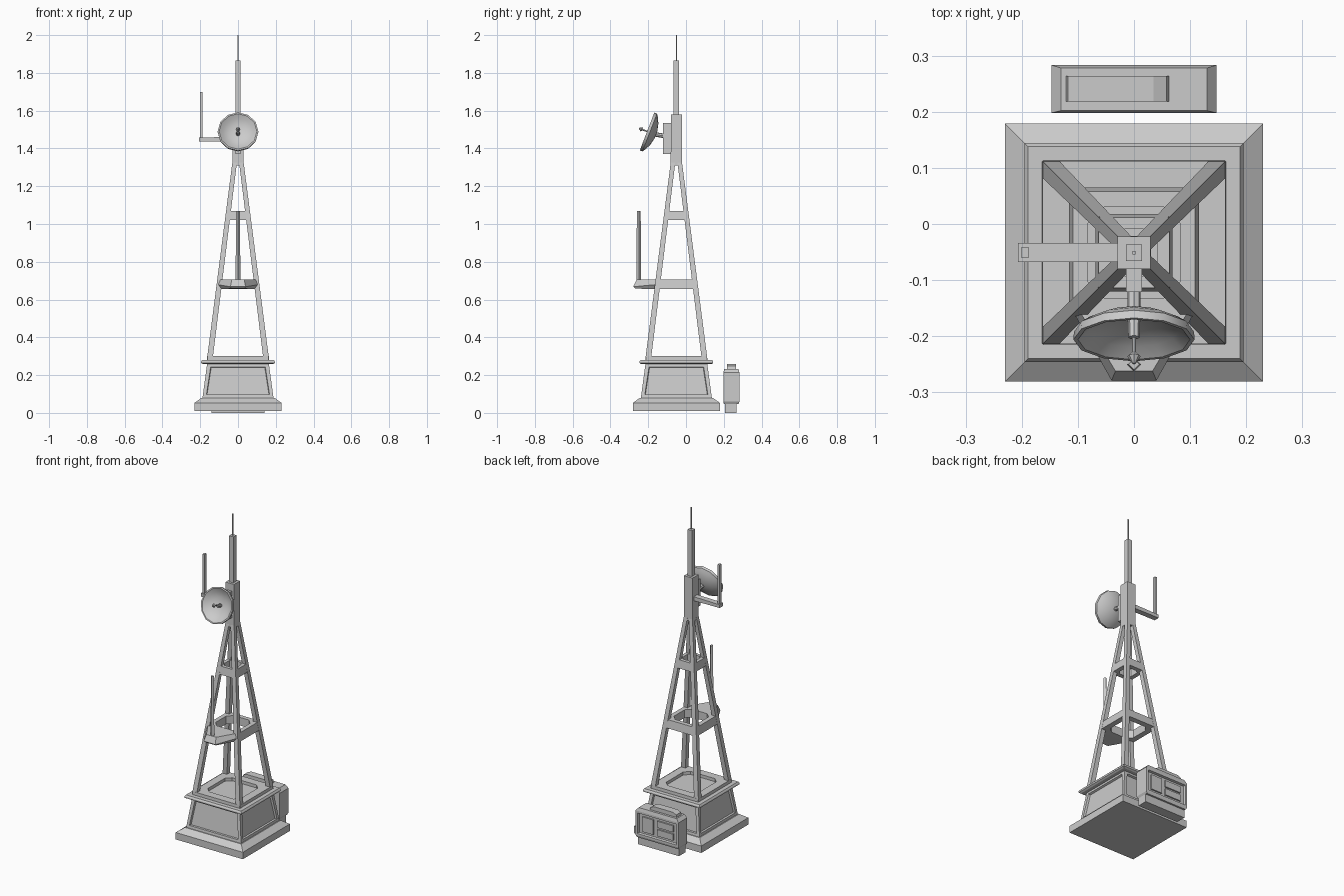
import bpy, bmesh, math
from mathutils import Matrix, Vector

if "Cube" in bpy.data.objects:
    bpy.data.objects.remove(bpy.data.objects["Cube"])

CY = -0.051  # tower axis in y


def loft(name, rings, closed=False, smooth=False, panels=None):
    """Skin a list of equal-length point rings; cap the ends or close into a loop."""
    bm = bmesh.new()
    vs = [[bm.verts.new(p) for p in r] for r in rings]
    n = len(vs[0])
    pairs = list(zip(vs, vs[1:]))
    if closed:
        pairs.append((vs[-1], vs[0]))
    else:
        bm.faces.new(vs[0])
        bm.faces.new(vs[-1])
    for k, (a, b) in enumerate(pairs):
        for i in range(n):
            j = (i + 1) % n
            bm.faces.new((a[i], a[j], b[j], b[i]))
    bmesh.ops.recalc_face_normals(bm, faces=bm.faces)
    if panels:
        panels(bm)
    me = bpy.data.meshes.new(name)
    bm.to_mesh(me)
    bm.free()
    ob = bpy.data.objects.new(name, me)
    bpy.context.collection.objects.link(ob)
    if smooth:
        bpy.ops.object.select_all(action='DESELECT')
        ob.select_set(True)
        bpy.context.view_layer.objects.active = ob
        bpy.ops.object.shade_smooth_by_angle(angle=math.radians(35))
    return ob


def rect(x0, x1, y0, y1, z):
    return [(x0, y0, z), (x1, y0, z), (x1, y1, z), (x0, y1, z)]


def square(h, z):
    return rect(-h, h, CY - h, CY + h, z)


def octagon(h, c, z):
    pts = [(h, h - c), (h - c, h), (c - h, h), (-h, h - c),
           (-h, c - h), (c - h, -h), (h - c, -h), (h, c - h)]
    return [(x, y + CY, z) for x, y in pts]


def box(name, x0, x1, y0, y1, z0, z1):
    return loft(name, [rect(x0, x1, y0, y1, z0), rect(x0, x1, y0, y1, z1)])


def lathe(name, profile, m, n, **kw):
    rings = [[m @ Vector((r * math.cos(2 * math.pi * i / n), r * math.sin(2 * math.pi * i / n), d))
              for i in range(n)] for r, d in profile]
    return loft(name, rings, **kw)


def recess(thickness, depth, pick):
    def run(bm):
        fs = [f for f in bm.faces if pick(f)]
        bmesh.ops.inset_individual(bm, faces=fs, thickness=thickness)
        bmesh.ops.inset_individual(bm, faces=fs, thickness=0.004, depth=-depth)
    return run


# stepped base with recessed side panels
loft("plinth", [square(0.23, 0.01), square(0.23, 0.053), square(0.193, 0.08)])
loft("base_body", [square(0.188, 0.078), square(0.163, 0.265)],
     panels=recess(0.028, 0.012, lambda f: abs(f.normal.z) < 0.5))
loft("base_collar", [square(0.185, 0.258), square(0.195, 0.264), square(0.195, 0.272), square(0.189, 0.281)])


# square frames with chamfered openings
def frame(name, h0, h1, inner, chamfer, z0, z1):
    loft(name, [octagon(h0, 0.002, z0), octagon(h1, 0.002, z1),
                octagon(inner, chamfer, z1), octagon(inner, chamfer, z0)], closed=True)


frame("deck_frame", 0.164, 0.163, 0.113, 0.03, 0.279, 0.30)
frame("lower_ring", 0.116, 0.109, 0.082, 0.03, 0.655, 0.705)
frame("upper_ring", 0.069, 0.063, 0.042, 0.016, 1.02, 1.07)

# four leaning legs
for sx in (-1, 1):
    for sy in (-1, 1):
        rings = []
        for h, w, z in ((0.163, 0.03, 0.295), (0.028, 0.024, 1.34)):
            a, b = h, h - w
            rings.append([(sx * x, CY + sy * y, z) for x, y in ((a, a), (b, a), (b, b), (a, b))])
        loft("tower_leg", rings)

# mast
loft("mast_head", [square(0.03, 1.31), square(0.029, 1.58)])
loft("mast_upper", [square(0.0145, 1.57), square(0.0145, 1.865)])
loft("mast_whip", [square(0.003, 1.86), square(0.003, 2.0)])

# front platform with whip antenna
loft("front_platform", [
    [(-0.095, -0.15, 0.655), (0.095, -0.15, 0.655), (0.036, -0.268, 0.658), (-0.036, -0.268, 0.658)],
    [(-0.112, -0.15, 0.68), (0.112, -0.15, 0.68), (0.04, -0.279, 0.668), (-0.04, -0.279, 0.668)],
    [(-0.1, -0.15, 0.705), (0.1, -0.15, 0.705), (0.033, -0.262, 0.705), (-0.033, -0.262, 0.705)]])
lathe("platform_antenna", [(0.013, 0.70), (0.01, 1.07)], Matrix.Translation((0, -0.25, 0)), 4)

# dish, its feed and its mount
tilt = Matrix.Translation((0, -0.206, 1.49)) @ Matrix.Rotation(math.radians(69), 4, 'X')
lathe("dish", [(0.02, -0.05), (0.06, -0.041), (0.09, -0.027), (0.107, -0.015), (0.108, 0.0),
               (0.1, 0.0), (0.08, -0.017), (0.05, -0.031), (0.015, -0.037)], tilt, 12, smooth=True)
lathe("dish_feed", [(0.011, -0.04), (0.010, -0.004), (0.004, -0.003), (0.004, 0.025),
                    (0.012, 0.032), (0.003, 0.046)], tilt, 8)
box("dish_bracket", -0.014, 0.014, -0.121, -0.075, 1.37, 1.535)
arm = Matrix.Translation((0, -0.115, 1.466)) @ Matrix.Rotation(math.radians(80), 4, 'X')
lathe("dish_arm", [(0.012, 0), (0.012, 0.05)], arm, 8)

# side arm with rod antenna
loft("side_arm", [[(x, CY + y, z) for y, z in ((-w, z0), (w, z0), (w, z1), (-w, z1))]
                  for x, w, z0, z1 in ((-0.02, 0.017, 1.436, 1.461), (-0.207, 0.017, 1.438, 1.458))])
box("side_antenna", -0.201, -0.187, CY - 0.009, CY + 0.009, 1.45, 1.70)

# rear cabinet with a recessed door panel
box("cabinet_foot", -0.14, 0.14, 0.206, 0.268, 0.0, 0.06)
loft("cabinet_body", [rect(-0.14, 0.14, 0.2, 0.279, 0.048), rect(-0.147, 0.147, 0.198, 0.283, 0.06),
                      rect(-0.147, 0.147, 0.198, 0.283, 0.213), rect(-0.13, 0.13, 0.202, 0.278, 0.233)],
     panels=recess(0.018, 0.014, lambda f: f.normal.y > 0.99))
loft("cabinet_cap", [rect(-0.122, 0.063, 0.218, 0.264, 0.23), rect(-0.118, 0.058, 0.218, 0.264, 0.248),
                     rect(-0.095, 0.035, 0.218, 0.264, 0.258)])
for x0, x1, z0, z1 in ((0.03, 0.105, 0.09, 0.182), (-0.105, 0.005, 0.142, 0.182), (-0.105, 0.005, 0.09, 0.13)):
    box("cabinet_door", x0, x1, 0.26, 0.278, z0, z1)
